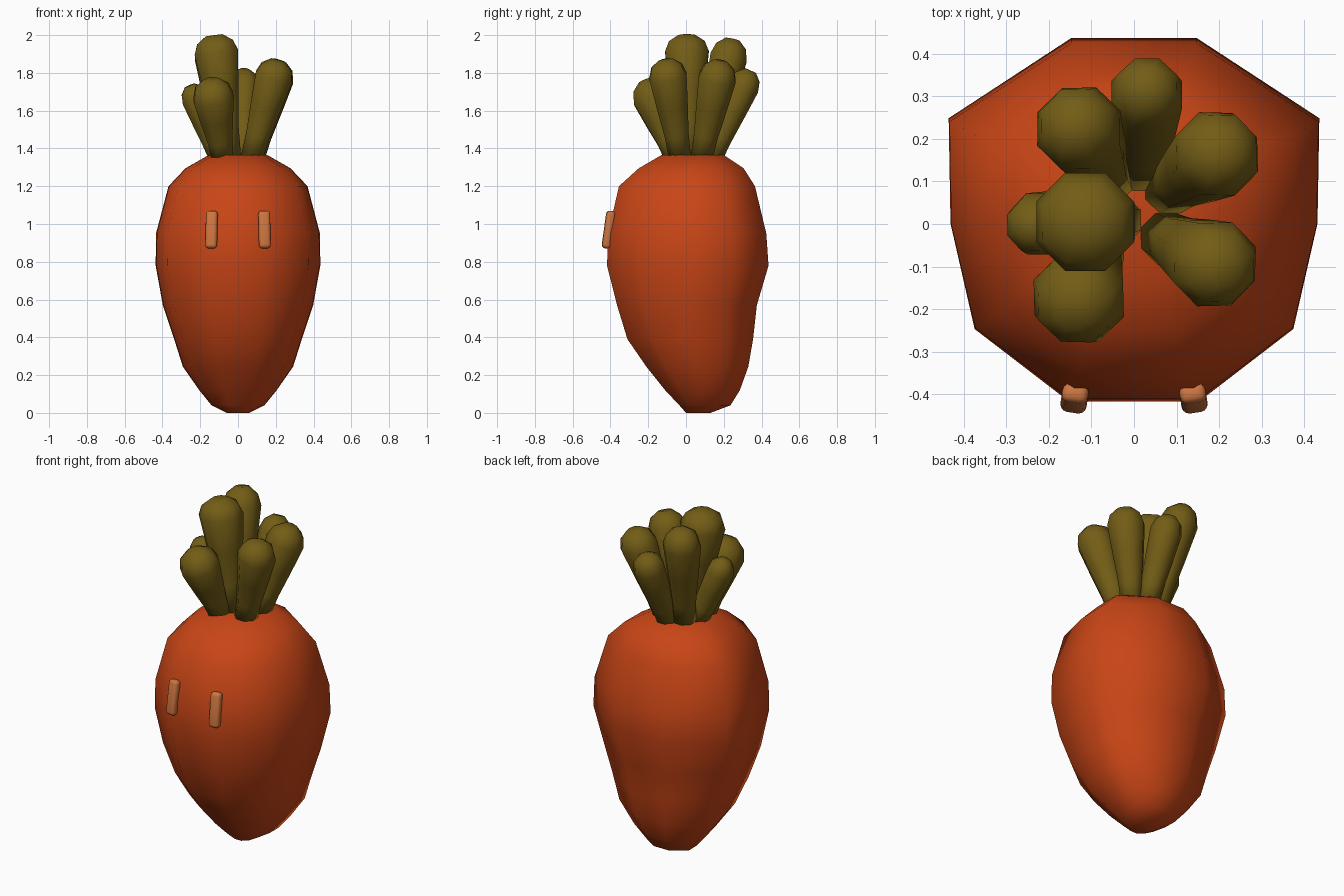
import bpy, bmesh, math
from mathutils import Vector, Matrix

if "Cube" in bpy.data.objects:
    bpy.data.objects.remove(bpy.data.objects["Cube"])


def material(name, rgb):
    m = bpy.data.materials.new(name)
    m.diffuse_color = (*rgb, 1)
    m.use_nodes = True
    m.node_tree.nodes["Principled BSDF"].inputs["Base Color"].default_value = m.diffuse_color
    return m


ORANGE = material("carrot_orange", (0.58, 0.06, 0.008))
GREEN = material("leaf_green", (0.17, 0.11, 0.008))
PEACH = material("eye_peach", (0.62, 0.18, 0.05))


def finish(bm, name, mat):
    bmesh.ops.recalc_face_normals(bm, faces=bm.faces)
    for f in bm.faces:
        f.smooth = True
    me = bpy.data.meshes.new(name)
    bm.to_mesh(me)
    bm.free()
    me.materials.append(mat)
    ob = bpy.data.objects.new(name, me)
    bpy.context.collection.objects.link(ob)
    return ob


def loft(name, rings, mat):
    """Skin a list of equal-length point rings and cap both ends."""
    bm = bmesh.new()
    loops = [[bm.verts.new(p) for p in ring] for ring in rings]
    n = len(loops[0])
    for a, b in zip(loops, loops[1:]):
        for i in range(n):
            j = (i + 1) % n
            bm.faces.new((a[i], a[j], b[j], b[i]))
    bm.faces.new(loops[0][::-1])
    bm.faces.new(loops[-1])
    return finish(bm, name, mat)


# Carrot body: one ten-sided outline, scaled to each height
half = [(0.35, -1), (0.86, -0.6), (0.99, -0.02), (1, 0.56), (0.34, 1)]
outline = half + [(-x, y) for x, y in reversed(half)]
# z, half width, front y, back y
profile = [(0.0, 0.06, 0.0, 0.13), (0.04, 0.14, -0.035, 0.235),
           (0.12, 0.205, -0.11, 0.285), (0.245, 0.292, -0.21, 0.33),
           (0.39, 0.338, -0.31, 0.355), (0.57, 0.398, -0.365, 0.375),
           (0.78, 0.436, -0.418, 0.437), (0.95, 0.434, -0.412, 0.425),
           (1.2, 0.368, -0.355, 0.365), (1.295, 0.278, -0.25, 0.305),
           (1.365, 0.155, -0.13, 0.2)]
loft("carrot_body",
     [[(x * w, (f + b) / 2 + y * (b - f) / 2, z) for x, y in outline]
      for z, w, f, b in profile], ORANGE)

# Leaf stalks: flared eight-sided tubes with domed ends
# base x, base y, widest point x, y, z, radius, overall top z
leaves = [(-0.04, 0.01, -0.115, 0.005, 1.91, 0.125, 2.0),
          (-0.09, 0.03, -0.225, 0.0, 1.66, 0.078, 1.74),
          (-0.08, -0.05, -0.13, -0.175, 1.67, 0.115, 1.77),
          (0.07, -0.03, 0.19, -0.095, 1.78, 0.107, 1.87),
          (0.08, 0.08, 0.195, 0.165, 1.77, 0.107, 1.865),
          (0.02, 0.13, 0.03, 0.305, 1.73, 0.09, 1.82),
          (-0.06, 0.1, -0.13, 0.225, 1.88, 0.106, 1.98)]
for k, (bx, by, tx, ty, tz, r, top) in enumerate(leaves):
    base, tip = Vector((bx, by, 1.34)), Vector((tx, ty, tz))
    axis = (tip - base).normalized()
    q = Vector((0, 0, 1)).rotation_difference(axis)
    cap = top - tz
    # centre, radius along the stalk
    stations = [(base, 0.062), (base.lerp(tip, 0.3), 0.062 + 0.15 * (r - 0.062)),
                (base.lerp(tip, 0.65), 0.062 + 0.6 * (r - 0.062)), (tip, r),
                (tip + axis * cap * 0.6, r * 0.82), (tip + axis * cap, r * 0.38)]
    rings = []
    for c, rad in stations:
        rings.append([c + q @ Vector((rad * math.cos(a), rad * math.sin(a), 0))
                      for a in [math.tau * (i + 0.5) / 8 for i in range(8)]])
    loft(f"leaf_{k + 1}", rings, GREEN)

# Eyes: rounded upright bars leaning with the body
for side, s in (("left", -1), ("right", 1)):
    bm = bmesh.new()
    bmesh.ops.create_cube(bm, size=1, matrix=Matrix.Diagonal((0.062, 0.046, 0.2, 1)))
    bmesh.ops.bevel(bm, geom=bm.edges[:], offset=0.018, segments=3,
                    profile=0.5, affect='EDGES')
    eye = finish(bm, side + "_eye", PEACH)
    eye.location = (s * 0.14, -0.41, 0.97)
    eye.rotation_euler = (-0.14, 0, s * 0.15)
